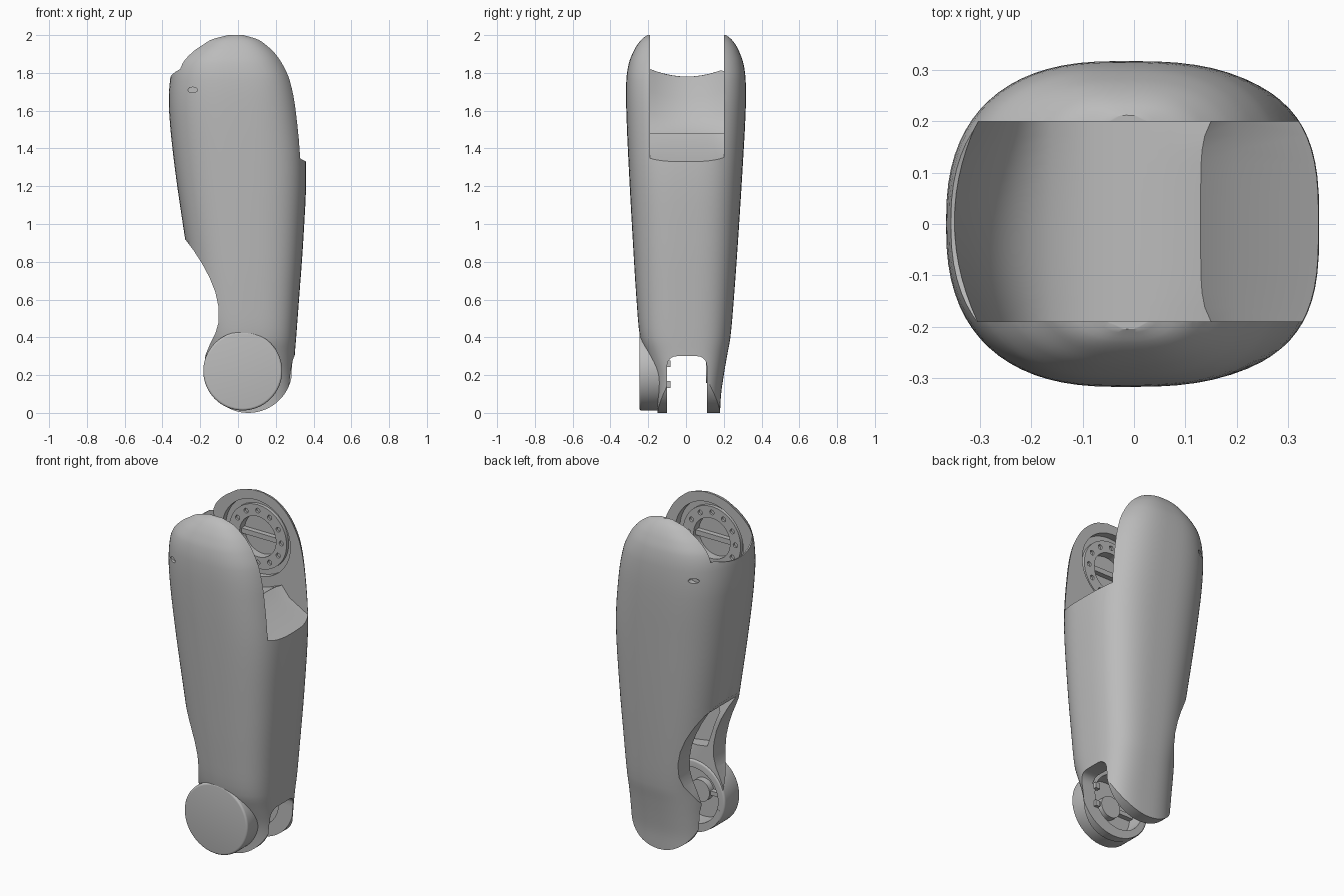
import bpy, bmesh, math
from mathutils import Matrix, Vector

old = bpy.data.objects.get("Cube")
if old:
    bpy.data.objects.remove(old, do_unlink=True)

grey = bpy.data.materials.new("mid_grey")
grey.use_nodes = True
tone = (0.5, 0.5, 0.5, 1)
grey.diffuse_color = tone
shader = next(n for n in grey.node_tree.nodes if n.type == "BSDF_PRINCIPLED")
shader.inputs["Base Color"].default_value = tone


def finish(bm, name):
    bmesh.ops.recalc_face_normals(bm, faces=bm.faces[:])
    if bm.calc_volume(signed=True) < 0:
        bmesh.ops.reverse_faces(bm, faces=bm.faces[:])
    mesh = bpy.data.meshes.new(name)
    bm.to_mesh(mesh)
    bm.free()
    mesh.materials.append(grey)
    obj = bpy.data.objects.new(name, mesh)
    bpy.context.collection.objects.link(obj)
    return obj


def activate(obj):
    bpy.ops.object.select_all(action="DESELECT")
    obj.select_set(True)
    bpy.context.view_layer.objects.active = obj


def smooth(obj, angle=32):
    activate(obj)
    bpy.ops.object.shade_smooth_by_angle(angle=math.radians(angle))


def skin(name, loops):
    """Closed solid through matching vertex loops."""
    bm = bmesh.new()
    loops = [[bm.verts.new(p) for p in loop] for loop in loops]
    for low, high in zip(loops, loops[1:]):
        for i in range(len(low)):
            j = (i + 1) % len(low)
            bm.faces.new((low[i], low[j], high[j], high[i]))
    for cap in (loops[0], loops[-1]):
        bmesh.ops.triangulate(bm, faces=[bm.faces.new(cap)])
    return finish(bm, name)


def prism(name, points, stations, place=lambda x, y, z: (x, y, z)):
    """Side profile (x, z) carried through y stations, each point set by place."""
    return skin(name, [[place(x, y, z) for x, z in points] for y in stations])


def drum(name, centre, radius, y_low, y_high, segments=64, squash=1, bevel=0):
    """Cylinder lying along y, centred on an (x, z) point."""
    bm = bmesh.new()
    place = (Matrix.Translation((centre[0], (y_low + y_high) / 2, centre[1]))
             @ Matrix.Diagonal((1, 1, squash, 1)) @ Matrix.Rotation(math.pi / 2, 4, "X"))
    bmesh.ops.create_cone(bm, cap_ends=True, segments=segments, radius1=radius,
                          radius2=radius, depth=y_high - y_low, matrix=place)
    if bevel:
        rims = [e for e in bm.edges if abs(e.verts[0].co.y - e.verts[1].co.y) < bevel / 10]
        bmesh.ops.bevel(bm, geom=rims, offset=bevel, segments=4, profile=0.5, affect="EDGES")
    return finish(bm, name)


def block(name, centre, size):
    bm = bmesh.new()
    bmesh.ops.create_cube(bm, size=1, matrix=Matrix.Translation(centre) @ Matrix.Diagonal((*size, 1)))
    return finish(bm, name)


def volume(mesh):
    bm = bmesh.new()
    bm.from_mesh(mesh)
    size = bm.calc_volume(signed=True)
    bm.free()
    return size


def cut(obj, tool):
    """Subtract the tool, moving to the next solver if the solid is lost."""
    tool.hide_render = True
    before = obj.data.copy()
    for solver in ("EXACT", "MANIFOLD", "FLOAT"):
        mod = obj.modifiers.new("cut", "BOOLEAN")
        mod.operation, mod.solver, mod.object = "DIFFERENCE", solver, tool
        activate(obj)
        bpy.ops.object.modifier_apply(modifier=mod.name)
        if 0.3 < volume(obj.data) / volume(before) < 1.01:
            break
        obj.data = before.copy()
    bpy.data.objects.remove(tool, do_unlink=True)


# Shell sections: height, x limits, y limits
sections = [
    (0, -.18, .292, -.15, .18), (.1, -.182, .293, -.157, .186), (.2, -.185, .295, -.175, .2),
    (.3, -.19, .3, -.21, .217), (.4, -.195, .308, -.243, .235),
    (.6, -.23, .323, -.262, .253), (.92, -.28, .346, -.282, .276), (1.3, -.335, .361, -.303, .3),
    (1.6, -.365, .333, -.316, .316), (1.76, -.36, .3, -.316, .316), (1.85, -.335, .26, -.303, .304),
    (1.91, -.285, .22, -.28, .283), (1.95, -.23, .178, -.257, .262), (1.98, -.18, .135, -.232, .238),
    (2, -.09, .06, -.205, .212)]


def ring(section, count=72):
    z, x_low, x_high, y_low, y_high = section
    cx, cy = (x_low + x_high) / 2, (y_low + y_high) / 2
    rx, ry = (x_high - x_low) / 2, (y_high - y_low) / 2
    for k in range(count):
        a = math.tau * k / count
        c, s = math.cos(a), math.sin(a)
        power = 2 / (3 if c > 0 else 2.5)
        yield (cx + rx * math.copysign(abs(c) ** power, c),
               cy + ry * math.copysign(abs(s) ** power, s), z)


def blended(rows, steps=4):
    """Smooth in-between sections."""
    rows = [Vector(r) for r in rows]
    for i in range(len(rows) - 1):
        a, b = rows[i], rows[i + 1]
        before, after = rows[max(i - 1, 0)], rows[min(i + 2, len(rows) - 1)]
        gap = b[0] - a[0]
        slope_a = (b - before) / (b[0] - before[0]) * gap
        slope_b = (after - a) / (after[0] - a[0]) * gap
        for k in range(steps):
            t = k / steps
            yield (a * (2 * t**3 - 3 * t**2 + 1) + slope_a * (t**3 - 2 * t**2 + t)
                   + b * (3 * t**2 - 2 * t**3) + slope_b * (t**3 - t**2))
    yield rows[-1]


shell = skin("limb_shell", [list(ring(s)) for s in blended(sections)])
knee, hip = (.025, .222), (-.02, 1.72)

# Rounded lower end
arc = [(.055 - .233 * math.cos(math.pi * k / 32), .233 - .233 * math.sin(math.pi * k / 32)) for k in range(33)]
cut(shell, prism("end_cut", [(-.6, .234)] + arc + [(.7, .234), (.7, -.3), (-.6, -.3)], (-1, 1)))

# Concave waist on the -x side
cut(shell, prism("waist_cut", [(-.4, 1.07), (-.28, .92), (-.235, .86), (-.19, .79), (-.15, .715),
                               (-.12, .64), (-.103, .56), (-.103, .48), (-.12, .42), (-.148, .365),
                               (-.173, .305), (-.183, .25), (-.6, .24)], (-1, 1)))


# Upper well between the cheeks, its outer lip following the shell
def lip(x, y, z):
    v = abs(y - .005) / .195
    k = min(1, max(0, (-.2 - x) / .15))
    crest = .02 * v**6 if .1 < x < .2 else 0
    return x + .045 * v * v * k + crest, y, z + .04 * v * v * k


cut(shell, prism("well_cut", [(-.6, 1.8), (-.35, 1.78), (-.325, 1.67), (-.285, 1.56), (-.23, 1.48),
                              (-.16, 1.44), (-.08, 1.425), (0, 1.432), (.07, 1.45), (.13, 1.482),
                              (.2, 1.42), (.36, 1.33), (.6, 1.2), (.6, 2.3), (-.6, 2.3)],
                 [-.19 + .39 * k / 14 for k in range(15)], lip))

# Lower fork slot with rounded top corners
bm = bmesh.new()
bmesh.ops.create_cube(bm, size=1, matrix=Matrix.Translation((0, .005, .1)) @ Matrix.Diagonal((2, .21, .4, 1)))
top = [e for e in bm.edges if all(v.co.z > .2 for v in e.verts) and abs(e.verts[0].co.x - e.verts[1].co.x) > 1]
bmesh.ops.bevel(bm, geom=top, offset=.05, segments=6, profile=.5, affect="EDGES")
cut(shell, finish(bm, "slot_cut"))


# Hollow behind the waist, widening upward and narrowing towards the opening
def hollow(x, y, z):
    width = .108 + max(0, z - .3) * .15 - max(0, -.15 - x) * .7
    return x, y * max(.1, width), z


cut(shell, prism("hollow_cut", [(-.5, .1), (.21, .25), (.21, .8), (.1, .93), (-.1, .97), (-.15, .96),
                                (-.21, .92), (-.25, .86), (-.5, .6)], (-1, 1), hollow))
# Weight-saving pocket in both hollow walls
cut(shell, prism("pocket_cut", [(-.06, .53), (.14, .5), (.14, .8), (-.1, .8), (-.13, .75)], (-1, 1),
                 lambda x, y, z: (x, y * (.165 + z * .05), z)))

# Round cover over the lower joint
cover = drum("knee_cover", knee, .209, -.247, -.102, bevel=.012)

for side, name in ((-1, "right"), (1, "left")):
    def span(a, b):
        return sorted((side * a, side * b))
    # Stepped bearing seats in the cheeks
    cut(shell, drum("seat_cut", hip, .225, *span(.1, .235)))
    cut(shell, drum("hub_cut", hip, .12, *span(.1, .265)))
    # Lower joint recess
    depth = .205 if side < 0 else .145
    for part in (shell, cover) if side < 0 else (shell,):
        cut(part, drum("knee_cut", knee, .165, *span(.05, depth)))
    # Small oval sensor hole
    cut(shell, drum("hole_cut", (-.24, 1.71), .026, *span(.25, .4), segments=24, squash=.55))

    # Bearing ring with bolt holes and a cross bar
    race = drum(name + "_hip_bearing", hip, .19, *span(.215, .24))
    cut(race, drum("race_cut", hip, .12, *span(.1, .3)))
    for k in range(12):
        a = math.tau * k / 12
        spot = (hip[0] + .155 * math.cos(a), hip[1] + .155 * math.sin(a))
        cut(race, drum("bolt_cut", spot, .014, *span(.2, .228), segments=16))
    smooth(race)
    block(name + "_hip_bar", (hip[0], side * .245, hip[1]), (.235, .03, .03))

    # Lower joint hub and bar
    smooth(drum(name + "_knee_hub", knee, .065, *span(depth - .04, depth + .005), segments=40))
    block(name + "_knee_bar", (knee[0], side * (depth - .015), knee[1]), (.325, .03, .025))

# Locating tabs on the right fork arm
for z in (.15, .26):
    block("fork_tab", (.185, -.095, z), (.03, .025, .035))

smooth(cover)
smooth(shell)
